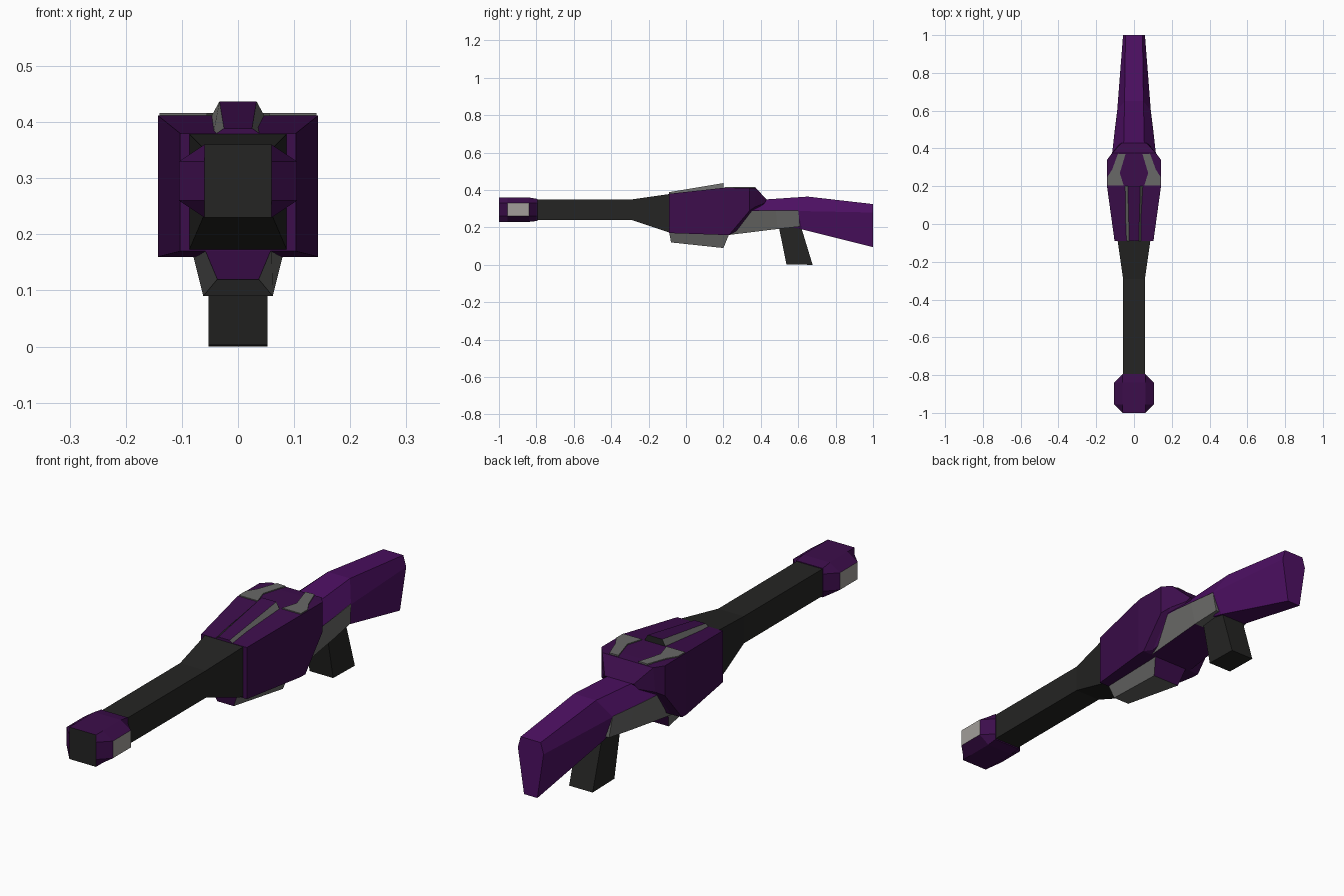
import bpy, bmesh

if "Cube" in bpy.data.objects:
    bpy.data.objects.remove(bpy.data.objects["Cube"])

def mat(name, col):
    m = bpy.data.materials.new(name)
    m.diffuse_color = (*col, 1)
    m.use_nodes = True
    m.node_tree.nodes["Principled BSDF"].inputs["Base Color"].default_value = m.diffuse_color
    return m

MATS = [mat("dark_metal", (0.018, 0.018, 0.017)),
        mat("body_purple", (0.045, 0.004, 0.07)),
        mat("stock_purple", (0.075, 0.005, 0.125)),
        mat("grey_metal", (0.14, 0.14, 0.135)),
        mat("light_grey", (0.36, 0.34, 0.32))]
DARK, PURPLE, STOCK, GREY, LIGHT = range(5)

def finish(name, bm, rule):
    """Colour the faces by a rule on normal and centre, then make the object."""
    bmesh.ops.recalc_face_normals(bm, faces=bm.faces)
    for f in bm.faces:
        f.normal_update()
        f.material_index = rule(f.normal, f.calc_center_median()) if callable(rule) else rule
    me = bpy.data.meshes.new(name)
    bm.to_mesh(me)
    bm.free()
    for m in MATS:
        me.materials.append(m)
    bpy.context.collection.objects.link(bpy.data.objects.new(name, me))

def loft(name, sections, rule):
    """Each section lists its +x half from top to bottom; it is mirrored to a ring."""
    bm = bmesh.new()
    rings = []
    for half in sections:
        pts = list(half) + [(-x, y, z) for x, y, z in reversed(half)]
        rings.append([bm.verts.new(p) for p in pts])
    n = len(rings[0])
    for a, b in zip(rings, rings[1:]):
        for i in range(n):
            j = (i + 1) % n
            bm.faces.new((a[i], a[j], b[j], b[i]))
    bm.faces.new(rings[0])
    bm.faces.new(rings[-1])
    finish(name, bm, rule)

def flat(y, *pts):
    return [(x, y, z) for x, z in pts]

# muzzle block: dark front, light side panels
def muzzle_rule(n, c):
    if n.y < -0.9:
        return DARK
    return LIGHT if abs(n.x) > 0.98 else PURPLE
wide = ((.06, .36), (.105, .33), (.105, .26), (.06, .23))
loft("muzzle", [flat(-1, (.06, .36), (.06, .33), (.06, .26), (.06, .23)),
                flat(-.955, *wide), flat(-.84, *wide),
                flat(-.795, (.06, .353), (.06, .33), (.06, .26), (.06, .235))], muzzle_rule)

# barrel flaring into the body
loft("barrel", [flat(-.81, (.058, .35), (.058, .24)),
                flat(-.29, (.058, .35), (.058, .24)),
                flat(-.08, (.088, .38), (.088, .17))], DARK)

# main body
loft("body", [flat(-.09, (.103, .38), (.103, .28), (.103, .17)),
              flat(.2, (.143, .412), (.143, .285), (.143, .16)),
              [(.143, .34, .412), (.143, .34, .29), (.143, .23, .16)],
              [(.115, .375, .41), (.12, .37, .31), (.11, .25, .17)],
              [(.065, .43, .35), (.08, .42, .33), (.09, .3, .2)]], PURPLE)

# raised wedge on top, grey flanks
def rail_rule(n, c):
    if n.y > 0.9:
        return DARK
    return GREY if abs(n.x) > 0.3 else PURPLE
loft("top_rail", [flat(-.09, (.025, .389), (.045, .375)),
                  flat(.2, (.033, .437), (.056, .395))], rail_rule)

# grey plates behind the wedge
for side, s in (("right", 1), ("left", -1)):
    bm = bmesh.new()
    outline = [(.14, .205), (.055, .205), (.075, .27), (.045, .37),
               (.085, .372), (.115, .29), (.14, .25)]
    f = bm.faces.new([bm.verts.new((s * x, y, .41)) for x, y in outline])
    ext = bmesh.ops.extrude_face_region(bm, geom=[f])
    for v in ext["geom"]:
        if isinstance(v, bmesh.types.BMVert):
            v.co.z += .006
    finish("top_plate_" + side, bm, GREY)

# guard under the body: purple ends, grey sides and bottom
loft("under_guard", [[(.06, -.09, .175), (.037, -.08, .12)],
                     [(.083, .235, .175), (.062, .2, .09)]],
     lambda n, c: PURPLE if abs(n.y) > 0.7 else GREY)

# grey rear receiver
loft("receiver", [[(.12, .33, .29), (.1, .23, .16)],
                  [(.104, .48, .29), (.09, .49, .192)],
                  [(.089, .6, .29), (.08, .61, .205)]],
     lambda n, c: PURPLE if n.z < -0.8 and c.y < .5 else GREY)

# stock
loft("stock", [[(.055, .4, .348), (.12, .34, .292), (.07, .34, .25)],
               [(.05, .65, .365), (.089, .6, .288), (.06, .62, .19)],
               flat(1, (.045, .325), (.058, .28), (.03, .095))], STOCK)

# grip
loft("grip", [[(.053, .495, .21), (.053, .537, .003)],
              [(.053, .613, .21), (.053, .677, 0)]], DARK)
